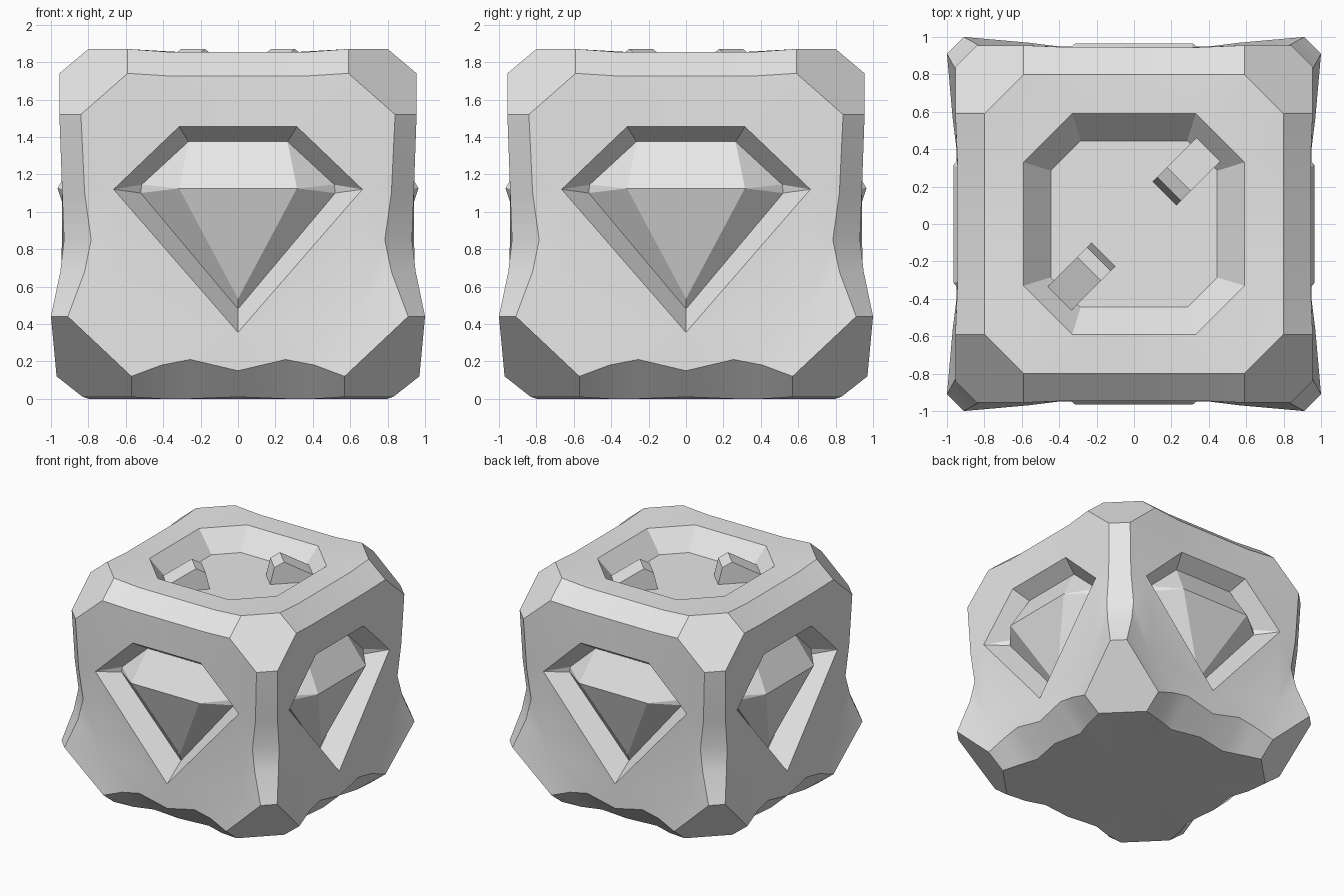
import bpy, bmesh
from math import pi, radians
from mathutils import Vector, Matrix

cube = bpy.data.objects.get("Cube")
if cube:
    bpy.data.objects.remove(cube, do_unlink=True)

grey = bpy.data.materials.new("light_grey")
grey.use_nodes = True
grey.diffuse_color = (0.8, 0.8, 0.8, 1)
grey.node_tree.nodes["Principled BSDF"].inputs["Base Color"].default_value = grey.diffuse_color


def points(*triples):
    """Points given as sideways, height, distance out of the front."""
    return [Vector((x, -out, z)) for x, z, out in triples]


def diag(p):
    """Reflect a point across the front right vertical corner."""
    return Vector((-p.y, -p.x, p.z))


def add_face(bm, pts, facing):
    face = bm.faces.new([bm.verts.new(p) for p in pts])
    face.normal_update()
    if face.normal.dot(facing) < 0:
        face.normal_flip()


def add_turns(bm, faces, facing, mirror, turns):
    """Repeat faces around the block, optionally with their mirror image."""
    facing = Vector(facing)
    flip = Matrix.Diagonal((-1, 1, 1))
    for k in turns:
        turn = Matrix.Rotation(k * pi / 2, 3, 'Z')
        for f in faces:
            add_face(bm, [turn @ p for p in f], turn @ facing)
            if mirror:
                add_face(bm, [turn @ flip @ p for p in f], turn @ flip @ facing)


def finish(name, bm, merge=True):
    if merge:
        bmesh.ops.remove_doubles(bm, verts=bm.verts, dist=0.001)
    mesh = bpy.data.meshes.new(name)
    bm.to_mesh(mesh)
    bm.free()
    mesh.materials.append(grey)
    ob = bpy.data.objects.new(name, mesh)
    bpy.context.collection.objects.link(ob)
    bpy.ops.object.select_all(action='DESELECT')
    ob.select_set(True)
    bpy.context.view_layer.objects.active = ob
    bpy.ops.object.shade_smooth_by_angle(angle=radians(24))
    return ob


# Half outline of a side panel, from top middle round to bottom middle
A = points((0, 1.725, .945), (.35, 1.725, .945), (.59, 1.74, .955), (.84, 1.52, .955),
           (.82, 1.1, .94), (.785, .85, .93), (.82, .68, .95), (.91, .44, 1),
           (.57, .12, .97), (.41, .18, .95), (.255, .21, .945), (0, .15, .94))
crease = points((.62, .45, .945))[0]
# Recess rim, recess base and raised gem points
R = points((0, 1.455, .945), (.315, 1.455, .945), (.665, 1.12, .94), (0, .355, .94))
G = points((0, 1.375, .82), (.265, 1.375, .82), (.515, 1.145, .8), (.52, 1.1, .8), (0, .48, .755))
K = points((0, 1.125, .965), (.315, 1.125, .965), (0, .535, .77))
# Top edge, top recess rim and floor, bottom edge
T = points((0, 1.853, .8), (.35, 1.853, .8), (.59, 1.87, .8))
rim = points((0, 1.855, .59), (.33, 1.855, .59))
floor = points((0, 1.69, .445), (.285, 1.69, .445))
B = points((.57, .01, .83), (.41, 0, .8), (.255, 0, .75), (0, .01, .79))

block = bmesh.new()
all_sides = range(4)

# Side panels with gem-shaped recess walls
panel = [(A[0], A[1], R[1], R[0]), (A[1], A[2], R[1]), (A[2], A[3], R[1]),
         (A[3], R[2], R[1]), (A[3], A[4], R[2]), (A[4], A[5], R[2]),
         (A[5], crease, R[2]), (crease, R[3], R[2]), (A[10], R[3], crease),
         (A[10], A[11], R[3])]
panel += [(A[i], A[i + 1], crease) for i in range(5, 10)]
walls = [(R[0], R[1], G[1], G[0]), (R[1], R[2], G[2], G[1]),
         (R[2], G[3], G[2]), (R[2], R[3], G[4], G[3])]
add_turns(block, panel + walls, (0, -1, 0), True, all_sides)

# Chamfers along the top and bottom edges
top_strip = [(A[i], A[i + 1], T[i + 1], T[i]) for i in range(2)]
add_turns(block, top_strip, (0, -1, 1), True, all_sides)
low_strip = [(A[i + 8], A[i + 9], B[i + 1], B[i]) for i in range(3)]
add_turns(block, low_strip, (0, -1, -1), True, all_sides)

# Chamfers down the vertical edges, and the corner facets
posts = [(A[i], A[i + 1], diag(A[i + 1]), diag(A[i])) for i in range(3, 7)]
posts.append((A[2], A[3], diag(A[3]), diag(A[2]), diag(T[2]), T[2]))
posts.append((A[7], A[8], B[0], diag(B[0]), diag(A[8]), diag(A[7])))
add_turns(block, posts, (1, -1, 0), False, all_sides)

# Top with its octagonal recess
middle = Vector((0, 0, floor[0].z))
top_half = [(T[0], T[1], rim[1], rim[0]), (T[1], T[2], rim[1]),
            (rim[0], rim[1], floor[1], floor[0]), (floor[0], floor[1], middle)]
add_turns(block, top_half, (0, 0, 1), True, all_sides)
top_corner = [(T[2], diag(T[2]), diag(rim[1]), rim[1]),
              (rim[1], diag(rim[1]), diag(floor[1]), floor[1]),
              (floor[1], diag(floor[1]), middle)]
add_turns(block, top_corner, (0, 0, 1), False, all_sides)

# Underside
base = Vector((0, 0, 0))
add_turns(block, [(B[i], B[i + 1], base) for i in range(3)], (0, 0, -1), True, all_sides)
add_turns(block, [(B[0], diag(B[0]), base)], (0, 0, -1), False, all_sides)
finish("block", block)

# One faceted gem in each side recess
gem_faces = [(G[0], G[1], K[1], K[0]), (G[1], G[2], K[1]), (G[2], G[3], K[1]),
             (G[3], G[4], K[2], K[1]), (K[0], K[1], K[2])]
for k, side in enumerate(("front", "left", "back", "right")):
    bm = bmesh.new()
    add_turns(bm, gem_faces, (0, -1, 0), True, [k])
    finish(side + "_gem", bm)

# Two wedge-shaped lugs on the diagonal of the top recess
profile = ((.23, 1.68), (.265, 1.83), (.34, 1.87), (.565, 1.745), (.565, 1.68))
for name, angle in (("back_lug", pi / 4), ("front_lug", pi * 5 / 4)):
    bm = bmesh.new()
    outline = bm.faces.new([bm.verts.new((s, -.09, z)) for s, z in profile])
    grown = bmesh.ops.extrude_face_region(bm, geom=[outline])["geom"]
    moved = [v for v in grown if isinstance(v, bmesh.types.BMVert)]
    bmesh.ops.translate(bm, verts=moved, vec=(0, .18, 0))
    bmesh.ops.recalc_face_normals(bm, faces=bm.faces)
    bm.transform(Matrix.Rotation(angle, 4, 'Z'))
    finish(name, bm)
